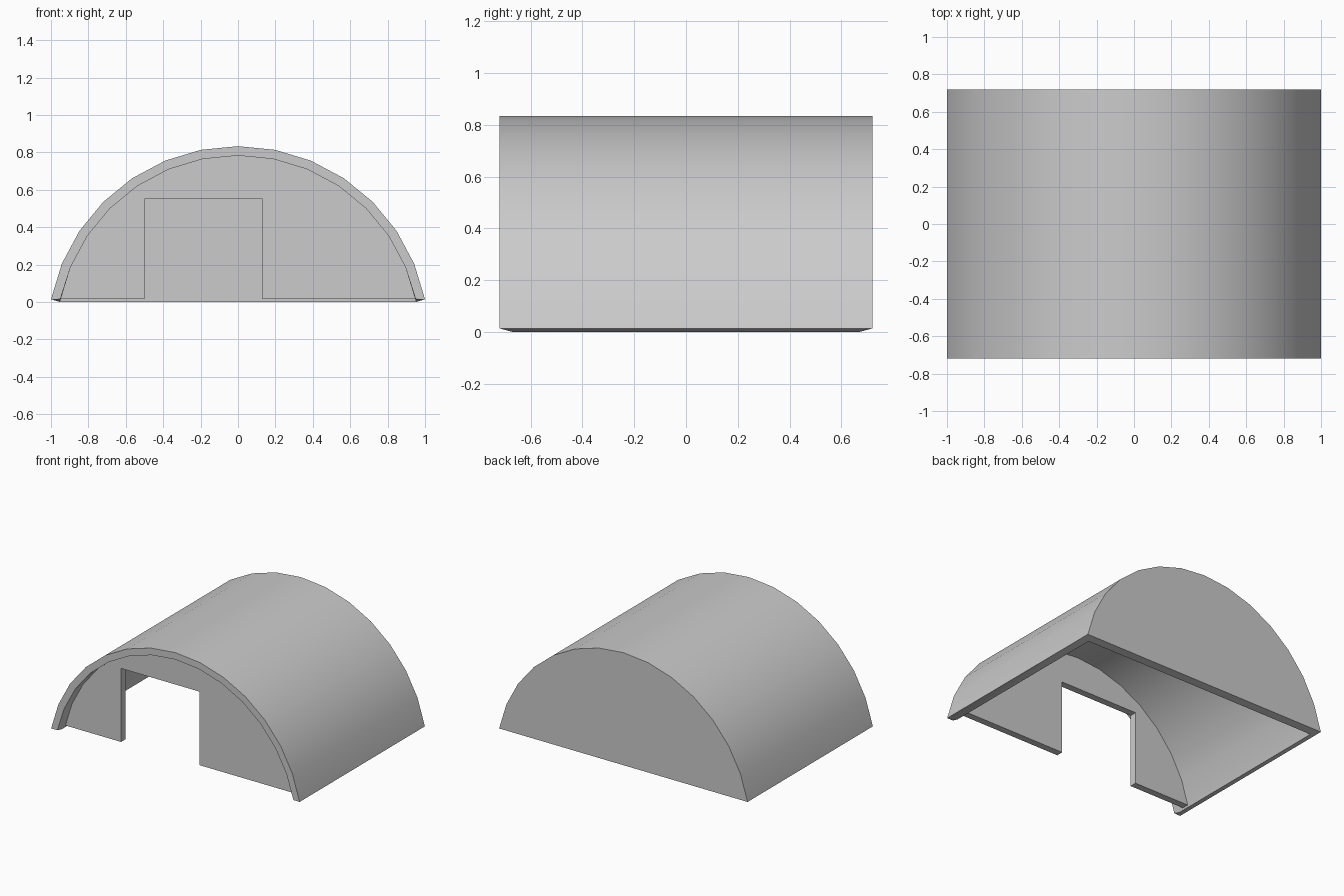
import bpy, bmesh
from math import sin, cos, asin

if "Cube" in bpy.data.objects:
    bpy.data.objects.remove(bpy.data.objects["Cube"])

RADIUS, CENTRE_Z, SEGMENTS = 1.02, -0.187, 14
THICK, HALF_LEN, SILL = 0.05, 0.72, 0.015
SPREAD = asin(1 / RADIUS)

grey = bpy.data.materials.new("light grey")
grey.use_nodes = True
grey.diffuse_color = (0.6, 0.6, 0.6, 1)
grey.node_tree.nodes["Principled BSDF"].inputs["Base Color"].default_value = (0.6, 0.6, 0.6, 1)


def arc(radius):
    """Vault curve from one foot to the other, as (x, z) pairs."""
    angles = [SPREAD * (2 * i / SEGMENTS - 1) for i in range(SEGMENTS + 1)]
    return [(radius * sin(a), CENTRE_Z + radius * cos(a)) for a in angles]


def with_feet(points, x, z):
    return [(-x, z)] + points[1:-1] + [(x, z)]


def finish(name, bm):
    bmesh.ops.recalc_face_normals(bm, faces=bm.faces)
    mesh = bpy.data.meshes.new(name)
    bm.to_mesh(mesh)
    bm.free()
    mesh.materials.append(grey)
    obj = bpy.data.objects.new(name, mesh)
    bpy.context.collection.objects.link(obj)
    bpy.ops.object.select_all(action='DESELECT')
    obj.select_set(True)
    bpy.context.view_layer.objects.active = obj
    bpy.ops.object.shade_smooth_by_angle(angle=0.5)
    return obj


# Feet of the inner skin, offset square to the last roof segment
foot_angle = SPREAD * (1 - 1 / SEGMENTS)
outer = arc(RADIUS)
inner = with_feet(arc(RADIUS - THICK), 1 - THICK * sin(foot_angle),
                  SILL - THICK * cos(foot_angle))
rim = with_feet(arc(RADIUS - THICK), 1 - THICK, SILL)

# Vaulted roof with closed back: loft outside, over the front rim, then inside
bm = bmesh.new()
profiles = [(outer, HALF_LEN), (outer, -HALF_LEN), (rim, -HALF_LEN),
            (inner, THICK - HALF_LEN), (inner, HALF_LEN - THICK)]
loops = [[bm.verts.new((x, y, z)) for x, z in pts] for pts, y in profiles]
for a, b in zip(loops, loops[1:]):
    for i in range(SEGMENTS):
        bm.faces.new((a[i], a[i + 1], b[i + 1], b[i]))
bm.faces.new(loops[0])
bm.faces.new(loops[-1])
# Undersides of the two long walls and the back wall
for end in (0, -1):
    back, front, lip, skin_front, skin_back = [loop[end] for loop in loops]
    bm.faces.new((front, lip, skin_front))
    bm.faces.new((back, front, skin_front, skin_back))
bm.faces.new((loops[0][0], loops[0][-1], loops[-1][-1], loops[-1][0]))
finish("vaulted_shell", bm)

# Recessed front wall with an off-centre doorway
DOOR_LEFT, DOOR_RIGHT, DOOR_TOP, WALL_Y = 0.13, -0.5, 0.55, -0.63
outline = rim + [(DOOR_LEFT, SILL), (DOOR_LEFT, DOOR_TOP),
                 (DOOR_RIGHT, DOOR_TOP), (DOOR_RIGHT, SILL)]
bm = bmesh.new()
face = bm.faces.new([bm.verts.new((x, WALL_Y, z)) for x, z in outline])
grown = bmesh.ops.extrude_face_region(bm, geom=[face], use_keep_orig=True)
bmesh.ops.translate(bm, vec=(0, THICK, 0),
                    verts=[v for v in grown["geom"] if isinstance(v, bmesh.types.BMVert)])
finish("front_wall", bm)
